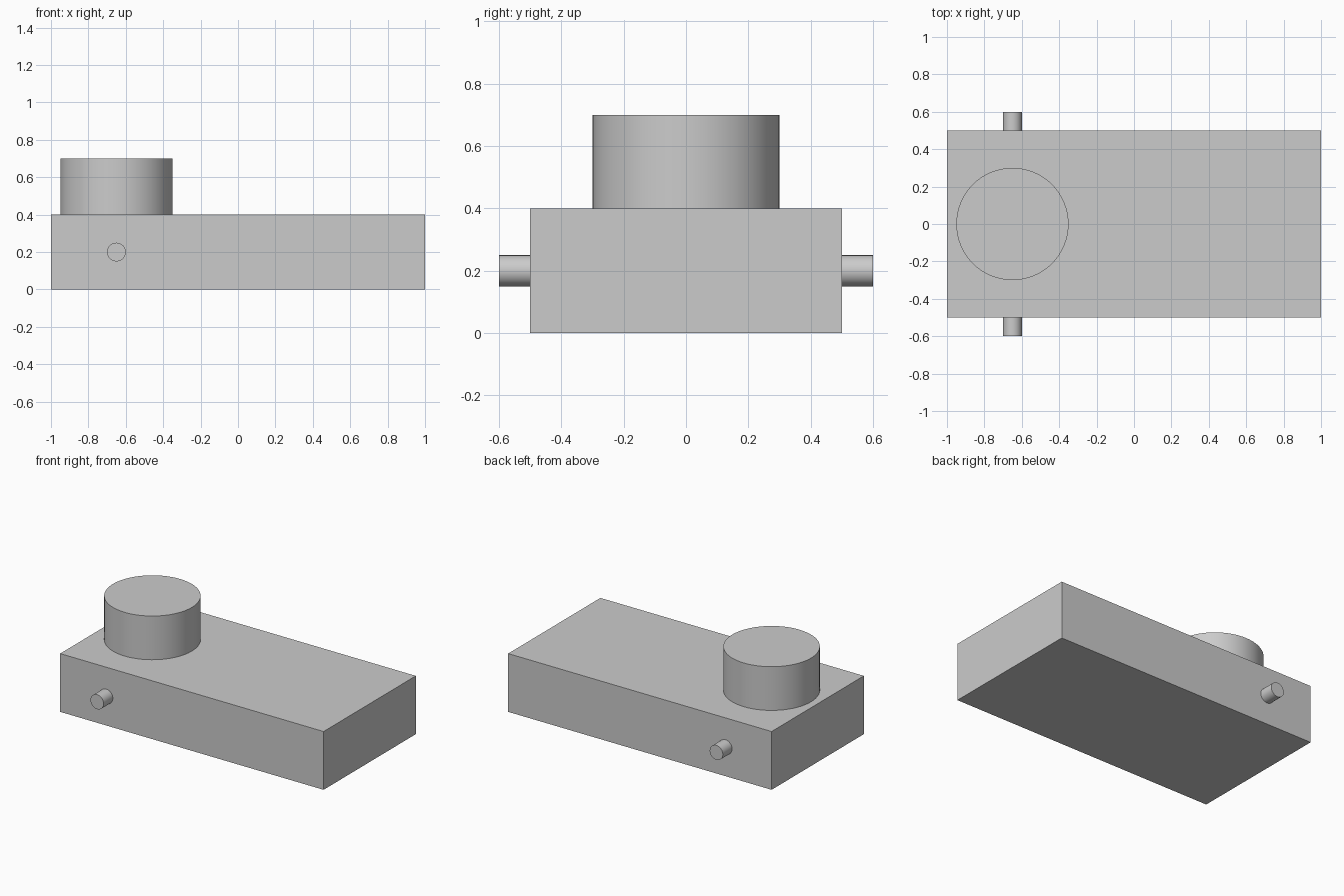
import bpy
import math

cube = bpy.data.objects.get("Cube")
if cube:
    bpy.data.objects.remove(cube, do_unlink=True)

# One plain grey for every part
grey = bpy.data.materials.new("plain grey")
grey.use_nodes = True
colour = (0.6, 0.6, 0.6, 1)
grey.diffuse_color = colour
grey.node_tree.nodes["Principled BSDF"].inputs["Base Color"].default_value = colour

POST_X = -0.65


def finish(name):
    obj = bpy.context.object
    obj.name = name
    obj.data.materials.append(grey)
    return obj


def cylinder(name, radius, depth, location, rotation=(0, 0, 0), sides=64):
    bpy.ops.mesh.primitive_cylinder_add(
        vertices=sides, radius=radius, depth=depth, location=location, rotation=rotation)
    obj = finish(name)
    bpy.ops.object.shade_smooth_by_angle(angle=math.radians(30))
    return obj


# Rectangular block body
bpy.ops.mesh.primitive_cube_add(size=1, location=(0, 0, 0.2))
body = finish("body_block")
body.scale = (2, 1, 0.4)
bpy.ops.object.transform_apply(location=False, rotation=False, scale=True)

# Round drum on top
cylinder("top_drum", 0.3, 0.3, (POST_X, 0, 0.55))

# Side pins, one on each long face
for name, side in (("front_pin", -1), ("back_pin", 1)):
    cylinder(name, 0.05, 0.1, (POST_X, side * 0.55, 0.2), (math.pi / 2, 0, 0), 32)
